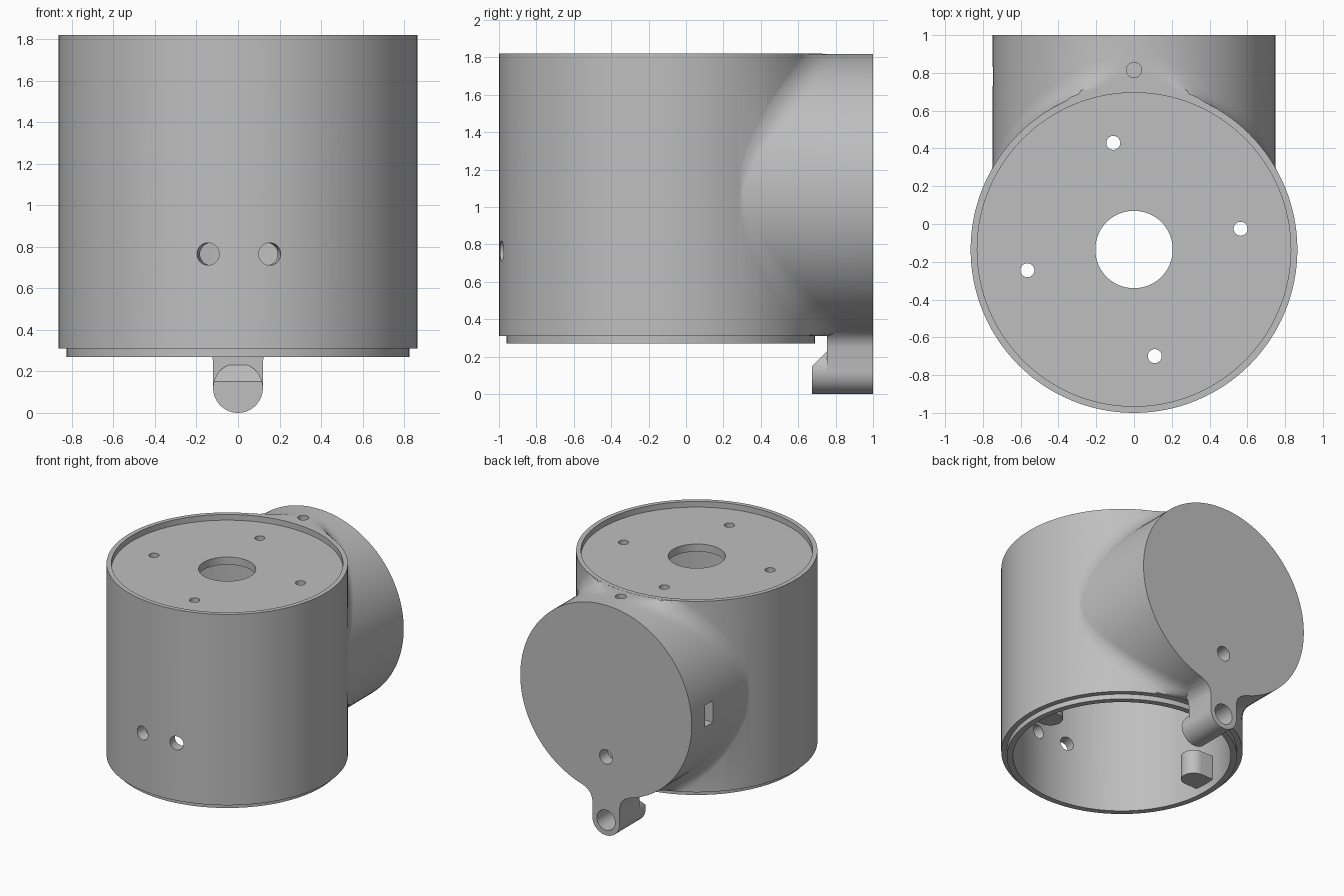
import bpy, bmesh, math
from mathutils import Vector

if "Cube" in bpy.data.objects:
    bpy.data.objects.remove(bpy.data.objects["Cube"])

CY, R = -0.135, 0.865        # main drum axis (y) and radius
SZ, SR = 1.07, 0.75          # side tube axis (z) and radius

grey = bpy.data.materials.new("plain grey")
grey.diffuse_color = (0.52, 0.52, 0.52, 1)
grey.use_nodes = True
grey.node_tree.nodes["Principled BSDF"].inputs["Base Color"].default_value = grey.diffuse_color


def add(name, bm):
    bmesh.ops.recalc_face_normals(bm, faces=bm.faces)
    me = bpy.data.meshes.new(name)
    bm.to_mesh(me)
    bm.free()
    ob = bpy.data.objects.new(name, me)
    bpy.context.collection.objects.link(ob)
    me.materials.append(grey)
    return ob


def cyl(name, r, a, b, seg=32):
    a, b = Vector(a), Vector(b)
    d = b - a
    bm = bmesh.new()
    bmesh.ops.create_cone(bm, cap_ends=True, segments=seg, radius1=r, radius2=r, depth=d.length)
    m = d.to_track_quat('Z', 'Y').to_matrix().to_4x4()
    m.translation = (a + b) / 2
    bm.transform(m)
    return add(name, bm)


def prism(name, pts, vec):
    bm = bmesh.new()
    f = bm.faces.new([bm.verts.new(p) for p in pts])
    ext = bmesh.ops.extrude_face_region(bm, geom=[f])
    bmesh.ops.translate(bm, vec=vec, verts=[v for v in ext["geom"] if isinstance(v, bmesh.types.BMVert)])
    return add(name, bm)


def box(name, lo, hi):
    (x0, y0, z0), (x1, y1, z1) = lo, hi
    return prism(name, [(x0, y0, z0), (x1, y0, z0), (x1, y1, z0), (x0, y1, z0)], (0, 0, z1 - z0))


def combine(target, other, op):
    mod = target.modifiers.new("bool", 'BOOLEAN')
    mod.operation, mod.object, mod.solver = op, other, 'EXACT'
    bpy.context.view_layer.objects.active = target
    bpy.ops.object.modifier_apply(modifier=mod.name)
    bpy.data.objects.remove(other, do_unlink=True)


def cut(t, o):
    combine(t, o, 'DIFFERENCE')


def join(t, o):
    combine(t, o, 'UNION')


# main drum with stepped lower lip
body = cyl("lamp_housing", R, (0, CY, 0.31), (0, CY, 1.82), 128)
join(body, cyl("lower_lip", 0.825, (0, CY, 0.27), (0, CY, 0.5), 128))


# side tube, lofted with a fillet where it meets the drum
def tube_path(t):
    s, c = math.sin(t), math.cos(t)
    d = 0.15 * abs(c) + 0.01

    def on_drum(r):
        return CY + math.sqrt((R - 0.003) ** 2 - (r * s) ** 2)
    p0, p1, p2 = (SR, on_drum(SR) + d), (SR, on_drum(SR)), (SR + d, on_drum(SR + d))
    path = [(SR, 1.0)]
    for i in range(8):
        u = i / 7
        path.append(tuple((1 - u) ** 2 * a + 2 * u * (1 - u) * b + u * u * e for a, b, e in zip(p0, p1, p2)))
    path.append((0.70, 0.1))
    return [(r * s, y, min(1.819, max(0.312, SZ + r * c))) for r, y in path]


bm = bmesh.new()
N = 96
cols = [[bm.verts.new(p) for p in tube_path(2 * math.pi * (i + 0.5) / N)] for i in range(N)]
for i in range(N):
    a, b = cols[i], cols[(i + 1) % N]
    for j in range(len(a) - 1):
        bm.faces.new((a[j], b[j], b[j + 1], a[j + 1]))
bm.faces.new([c[0] for c in cols])
bm.faces.new([c[-1] for c in cols])
join(body, add("side_tube", bm))

# hanging lug: flared neck plus chamfered round nose
half = [(0.12, 0.25), (0.13, 0.29), (0.16, 0.325), (0.21, 0.352), (0.21, 0.40)]
arc = [(0.12 * math.cos(a), 0.12 + 0.12 * math.sin(a))
       for a in [math.pi + math.pi * i / 24 for i in range(25)]]
outline = arc + half + [(-x, z) for x, z in reversed(half)]
lug = prism("lug", [(x, 0.755, z) for x, z in outline], (0, 0.245, 0))
nose = cyl("nose", 0.12, (0, 0.675, 0.12), (0, 0.80, 0.12), 48)
cut(nose, prism("chamfer", [(-0.2, 0.655, 0.13), (-0.2, 0.785, 0.26), (-0.2, 0.655, 0.26)], (0.4, 0, 0)))
join(lug, nose)
join(body, lug)

# hollow interior, top recess and side bore
cut(body, cyl("cavity", 0.78, (0, CY, 0), (0, CY, 1.715), 128))
cut(body, cyl("recess", 0.83, (0, CY, 1.775), (0, CY, 2), 128))
cut(body, cyl("bore", 0.66, (0, 0.0, SZ), (0, 0.94, SZ), 96))

# inner screw bosses on both sides
for s in (-1, 1):
    boss = cyl("boss", 0.09, (s * 0.67, CY, 0.33), (s * 0.67, CY, 0.52))
    join(boss, box("web", (min(s * 0.67, s * 0.81), CY - 0.09, 0.33), (max(s * 0.67, s * 0.81), CY + 0.09, 0.52)))
    cut(boss, cyl("pilot", 0.028, (s * 0.67, CY, 0.2), (s * 0.67, CY, 0.6), 20))
    join(body, boss)

# top plate holes
cut(body, cyl("top_hole", 0.205, (0, CY, 1.65), (0, CY, 1.9), 64))
for k in range(4):
    a = math.radians(11 + 90 * k)
    x, y = 0.575 * math.cos(a), CY + 0.575 * math.sin(a)
    cut(body, cyl("top_screw", 0.037, (x, y, 1.65), (x, y, 1.9)))

# back plate holes
cut(body, cyl("back_hole", 0.265, (0, 0.9, SZ), (0, 1.1, SZ), 64))
for k in range(4):
    a = math.pi / 2 * k
    x, z = 0.45 * math.cos(a), SZ + 0.45 * math.sin(a)
    cut(body, cyl("back_screw", 0.057, (x, 0.9, z), (x, 1.1, z)))

# vent grid on the front
for deg in (-29.5, -9.6, 10.2, 30.3):
    a = math.radians(deg)
    for z in (0.765, 1.035, 1.305):
        p = [(r * math.sin(a), CY - r * math.cos(a), z) for r in (0.7, 0.95)]
        cut(body, cyl("vent", 0.054, p[0], p[1]))

# tube top hole, side slot and blind lug hole
cut(body, cyl("tube_hole", 0.04, (0, 0.815, 1.6), (0, 0.815, 1.9)))
cut(body, box("slot", (-0.85, 0.73, 0.99), (-0.6, 0.83, 1.16)))
cut(body, cyl("lug_hole", 0.08, (0, 0.78, 0.12), (0, 1.1, 0.12)))

# shading
for p in body.data.polygons:
    p.material_index = 0
bpy.ops.object.select_all(action='DESELECT')
body.select_set(True)
bpy.context.view_layer.objects.active = body
bpy.ops.object.shade_smooth_by_angle(angle=math.radians(30))
